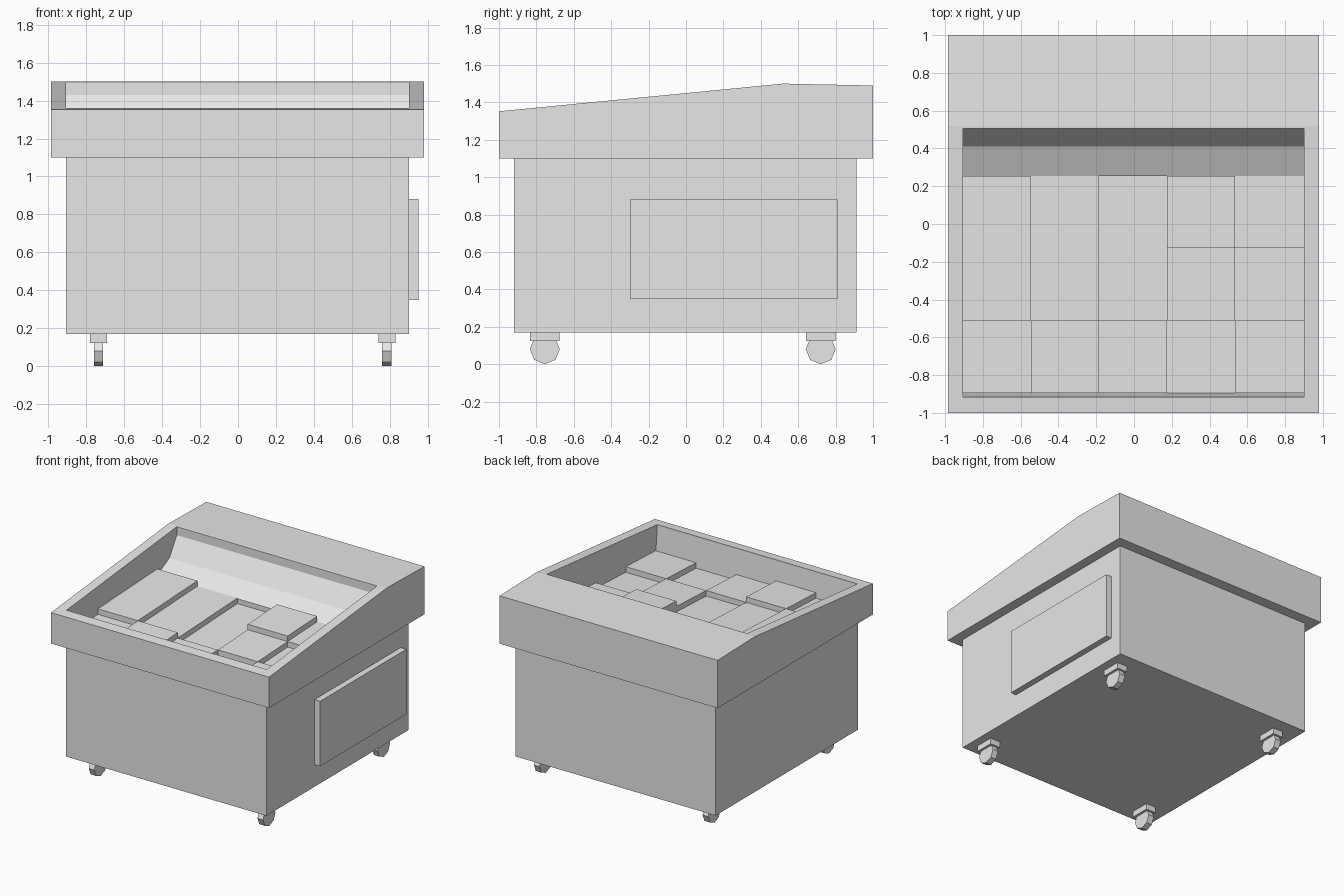
import bpy, bmesh, math
from mathutils import Matrix

cube = bpy.data.objects.get("Cube")
if cube:
    bpy.data.objects.remove(cube, do_unlink=True)

grey = bpy.data.materials.new("plain_grey")
grey.use_nodes = True
grey.diffuse_color = (0.8, 0.8, 0.8, 1)
grey.node_tree.nodes["Principled BSDF"].inputs["Base Color"].default_value = (0.8, 0.8, 0.8, 1)


def finish(name, bm):
    bmesh.ops.recalc_face_normals(bm, faces=bm.faces)
    mesh = bpy.data.meshes.new(name)
    bm.to_mesh(mesh)
    bm.free()
    mesh.materials.append(grey)
    obj = bpy.data.objects.new(name, mesh)
    bpy.context.collection.objects.link(obj)
    return obj


def prism(name, x0, x1, profile):
    """Extrude a (y, z) outline from x0 to x1."""
    bm = bmesh.new()
    face = bm.faces.new([bm.verts.new((x0, y, z)) for y, z in profile])
    ext = bmesh.ops.extrude_face_region(bm, geom=[face])["geom"]
    bmesh.ops.translate(bm, vec=(x1 - x0, 0, 0),
                        verts=[v for v in ext if isinstance(v, bmesh.types.BMVert)])
    return finish(name, bm)


def box(name, x0, x1, y0, y1, z0, z1):
    return prism(name, x0, x1, [(y0, z0), (y1, z0), (y1, z1), (y0, z1)])


# Cabinet body and side access panel
LEFT, RIGHT = -0.905, 0.9
box("cabinet_body", LEFT, RIGHT, -0.92, 0.912, 0.17, 1.1)
box("side_panel", RIGHT, 0.95, -0.3, 0.81, 0.35, 0.88)

# Sloping top rim with a recessed tray
FRONT, BACK = -0.895, 0.255


def floor(y):
    return 1.11 + (y - FRONT) * 0.0435


rim = prism("top_rim", -0.985, 0.98,
            [(-1, 1.1), (1, 1.1), (1, 1.49), (0.52, 1.5), (-1, 1.352)])
cutter = prism("tray_cutter", LEFT, RIGHT,
               [(-0.915, 1.6), (-0.915, 1.35), (FRONT, floor(FRONT)), (BACK, floor(BACK)),
                (BACK, 1.2), (0.41, 1.28), (0.505, 1.43), (0.505, 1.6)])
cutter.hide_render = True
cut = rim.modifiers.new("tray", "BOOLEAN")
cut.operation = "DIFFERENCE"
cut.solver = "EXACT"
cut.object = cutter
bpy.context.view_layer.objects.active = rim
bpy.ops.object.modifier_apply(modifier="tray")
bpy.data.objects.remove(cutter, do_unlink=True)

# Stepped tray blocks: level 0 is the bare tray floor; rows run front to back
columns = [LEFT, -0.545, -0.185, 0.175, 0.535, RIGHT]
rows = [FRONT, -0.51, -0.125, BACK]
levels = ["122", "211", "100", "012", "101"]
STEP = 0.045
for c, column in enumerate(levels):
    start = 0
    while start < len(column):
        end = start + 1
        while end < len(column) and column[end] == column[start]:
            end += 1
        rise = int(column[start]) * STEP
        if rise:
            y0, y1 = rows[start], rows[end]
            prism(f"tray_block_{c + 1}_{start + 1}", columns[c], columns[c + 1],
                  [(y0, floor(y0)), (y1, floor(y1)),
                   (y1, floor(y1) + rise), (y0, floor(y0) + rise)])
        start = end

# Casters: mounting plate and eight-sided wheel
for side, x in (("right", -0.735), ("left", 0.785)):
    for end, y in (("front", -0.755), ("back", 0.72)):
        box(f"{end}_{side}_caster_plate", x - 0.045, x + 0.045, y - 0.078, y + 0.078, 0.123, 0.17)
        wheel = bmesh.new()
        bmesh.ops.create_cone(wheel, cap_ends=True, segments=8, radius1=0.08, radius2=0.08,
                              depth=0.05,
                              matrix=Matrix.Translation((x, y, 0.08))
                              @ Matrix.Rotation(math.pi / 2, 4, "Y"))
        finish(f"{end}_{side}_caster_wheel", wheel)
